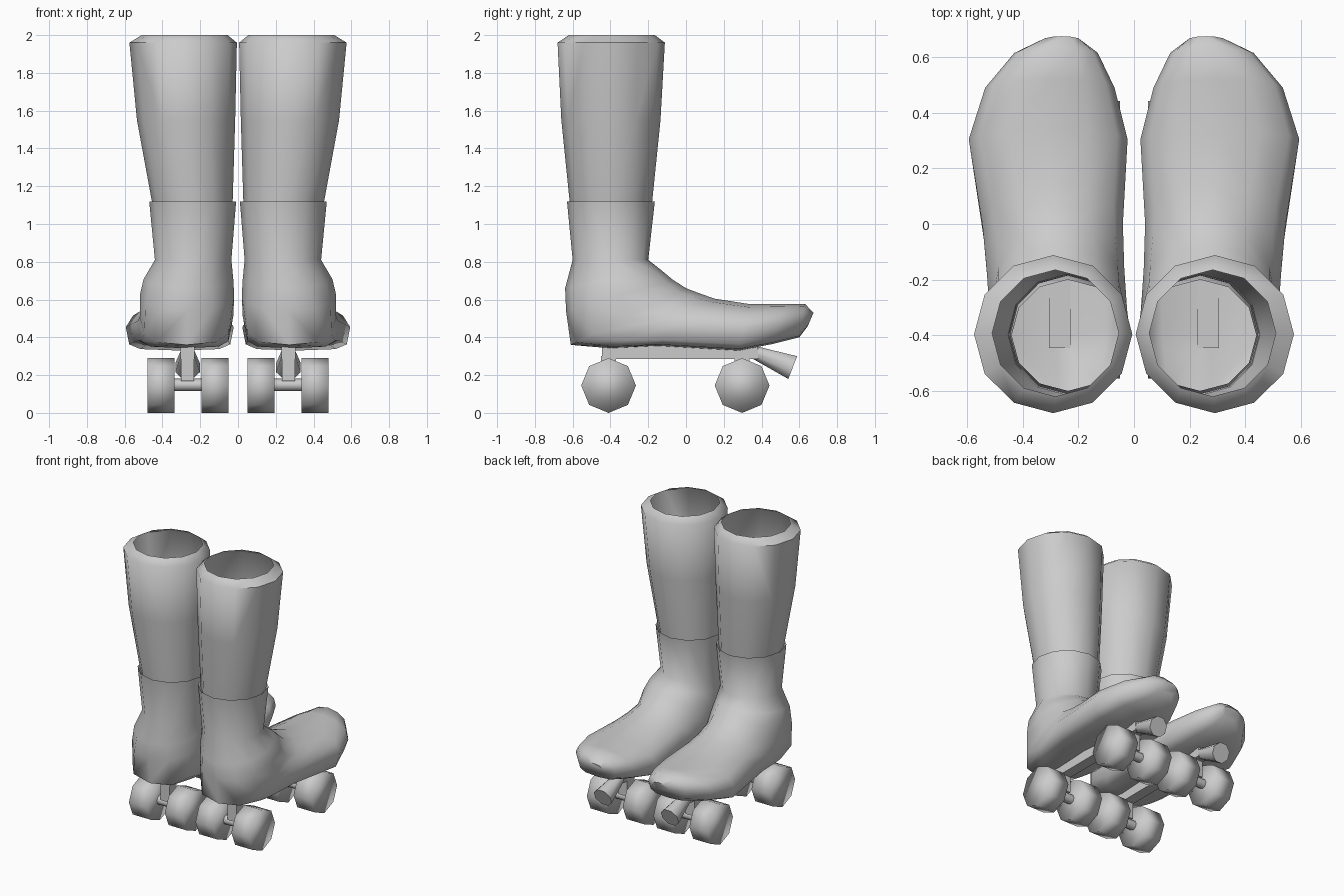
import bpy, bmesh, math
from mathutils import Matrix, Vector

if "Cube" in bpy.data.objects:
    bpy.data.objects.remove(bpy.data.objects["Cube"])

CX = 0.267  # centre line of one skate


def finish(name, bm, angle):
    """Turn a bmesh into a smooth-shaded object mirrored across x = 0."""
    bmesh.ops.recalc_face_normals(bm, faces=bm.faces)
    me = bpy.data.meshes.new(name)
    bm.to_mesh(me)
    bm.free()
    ob = bpy.data.objects.new(name, me)
    bpy.context.collection.objects.link(ob)
    bpy.context.view_layer.objects.active = ob
    bpy.ops.object.select_all(action='DESELECT')
    ob.select_set(True)
    bpy.ops.object.shade_smooth_by_angle(angle=math.radians(angle))
    mod = ob.modifiers.new("Mirror", 'MIRROR')
    mod.use_mirror_merge = False
    return ob


def loft(name, rings, cap_end=False, angle=60, n=12):
    """Each ring: rear/low point (y, z), front/top point (y, z), x range, squareness of low half."""
    bm = bmesh.new()
    prev = None
    for ay, az, by, bz, x0, x1, p in rings:
        mid = Vector(((x0 + x1) / 2, (ay + by) / 2, (az + bz) / 2))
        half = Vector((0, (by - ay) / 2, (bz - az) / 2))
        loop = []
        for i in range(n):
            t = 2 * math.pi * i / n
            c, s = -math.cos(t), math.sin(t)
            e = p if c < -1e-6 else 1
            cc = math.copysign(abs(c) ** e, c) if abs(c) > 1e-6 else 0
            ss = math.copysign(abs(s) ** e, s) if abs(s) > 1e-6 else 0
            loop.append(bm.verts.new(mid + half * cc + Vector(((x1 - x0) / 2 * ss, 0, 0))))
        if prev:
            for i in range(n):
                j = (i + 1) % n
                bm.faces.new((prev[i], prev[j], loop[j], loop[i]))
        prev = loop
    if cap_end:
        bm.faces.new(prev)
    return finish(name, bm, angle)


def tube(name, start, end, r1, r2, sides=8, angle=60, spin=0):
    """Closed cylinder or cone between two points."""
    a, b = Vector(start), Vector(end)
    d = b - a
    rot = d.to_track_quat('Z', 'Y').to_matrix().to_4x4()
    bm = bmesh.new()
    bmesh.ops.create_cone(bm, cap_ends=True, segments=sides, radius1=r1, radius2=r2, depth=d.length,
                          matrix=Matrix.Translation((a + b) / 2) @ rot @ Matrix.Rotation(spin, 4, 'Z'))
    return finish(name, bm, angle)


def box(name, y0, y1, z0, z1, width):
    bm = bmesh.new()
    bmesh.ops.create_cube(bm, size=1, matrix=Matrix.Translation((CX, (y0 + y1) / 2, (z0 + z1) / 2))
                          @ Matrix.Diagonal((width, y1 - y0, z1 - z0, 1)))
    return finish(name, bm, 30)


# Open-topped sock / leg
loft("leg", [
    (-0.61, 1.06, -0.185, 1.06, 0.03, 0.445, 1),
    (-0.66, 1.55, -0.135, 1.55, 0.015, 0.535, 1),
    (-0.68, 1.96, -0.112, 1.96, 0.006, 0.575, 1),
    (-0.62, 2.00, -0.165, 2.00, 0.055, 0.51, 1),
])

# Boot: rings fan from the cuff round the heel and out to the toe
loft("boot", [
    (-0.61, 1.10, -0.185, 1.10, 0.03, 0.45, 1),
    (-0.63, 1.12, -0.165, 1.12, 0.01, 0.47, 1),
    (-0.60, 0.81, -0.20, 0.81, 0.035, 0.44, 1),
    (-0.64, 0.66, -0.13, 0.755, 0.025, 0.50, 1),
    (-0.635, 0.54, -0.07, 0.705, 0.02, 0.52, 0.9),
    (-0.61, 0.36, 0.00, 0.66, 0.025, 0.52, 0.7),
    (-0.40, 0.342, 0.08, 0.63, 0.035, 0.53, 0.45),
    (-0.15, 0.355, 0.15, 0.605, 0.04, 0.545, 0.4),
    (0.28, 0.33, 0.33, 0.577, 0.023, 0.594, 0.45),
    (0.46, 0.365, 0.52, 0.577, 0.07, 0.535, 0.55),
    (0.60, 0.40, 0.63, 0.577, 0.13, 0.43, 0.6),
    (0.645, 0.46, 0.675, 0.53, 0.19, 0.33, 0.8),
], cap_end=True)

# Chassis plate under the sole, with a toe stop at its front
box("plate", -0.445, 0.38, 0.285, 0.355, 0.076)
tube("toe_stop", (CX, 0.35, 0.325), (CX, 0.565, 0.24), 0.035, 0.07, spin=math.pi / 8)

# Trucks, axles and wheels
for label, y in (("rear", -0.41), ("front", 0.297)):
    box(label + "_truck", y - 0.04, y + 0.04, 0.17, 0.30, 0.07)
    tube(label + "_axle", (CX - 0.10, y, 0.148), (CX + 0.10, y, 0.148), 0.033, 0.033)
    for side, x in (("inner", 0.122), ("outer", 0.408)):
        tube(f"{label}_{side}_wheel", (x - 0.072, y, 0.145), (x + 0.072, y, 0.145), 0.145, 0.145, angle=100)
